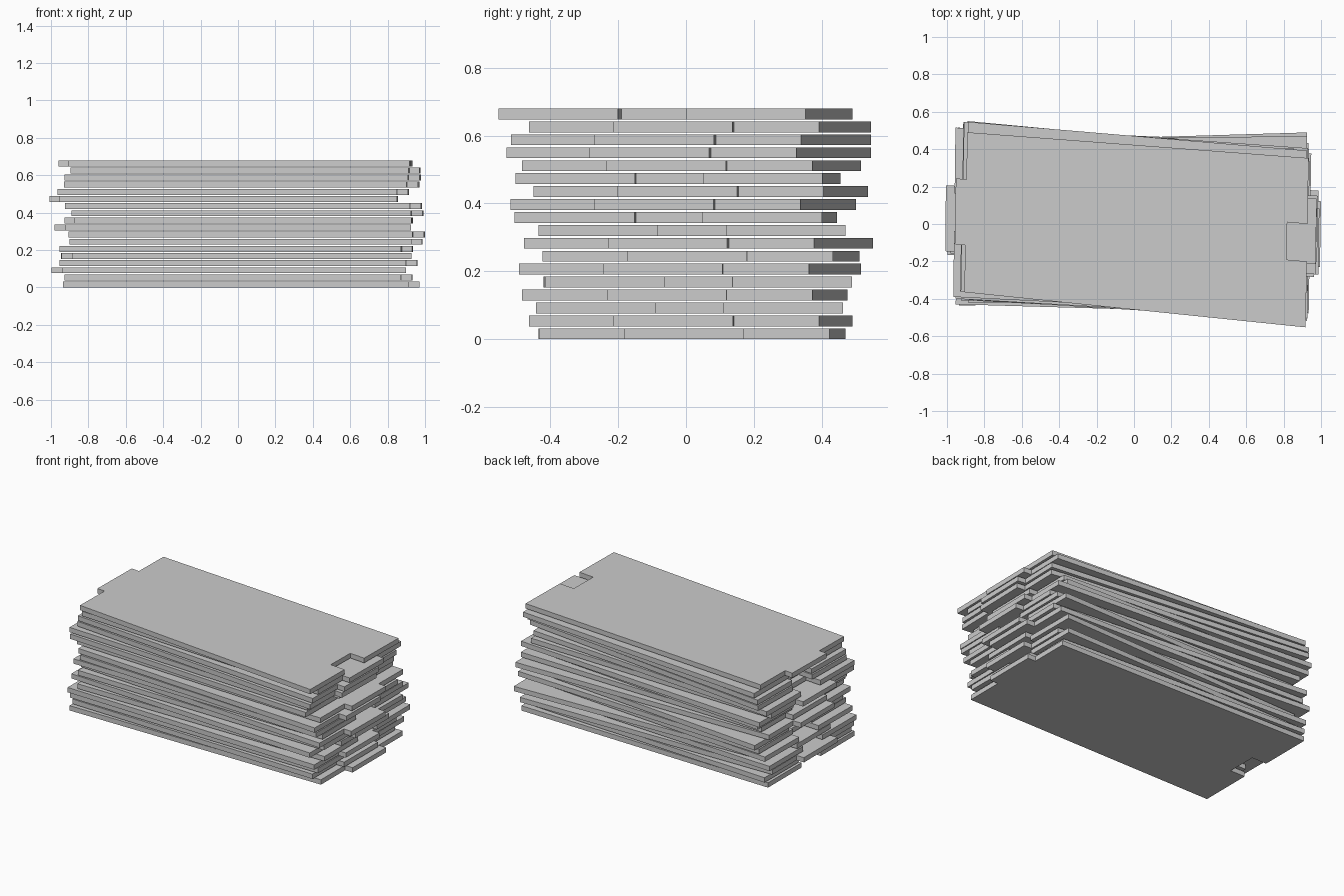
import bpy

if "Cube" in bpy.data.objects:
    bpy.data.objects.remove(bpy.data.objects["Cube"])

THICK, PITCH = 0.032, 0.0381
TAB_HALF, NOTCH_HALF = 0.4275, 0.4525   # half widths of the two ends
TAB_W, TAB_D = 0.176, 0.056             # tab half width, depth
CUT_W, CUT_D = 0.10, 0.108              # notch half width, depth

# bottom to top: tab direction, left x, right x, left centre y, right centre y
slabs = [
    (1, -.935, .913, .018, -.005),
    (1, -.928, .872, .038, -.035),
    (-1, -.942, .899, .010, .010),
    (1, -.953, .898, .023, -.055),
    (-1, -.888, .927, .008, .037),
    (1, -.953, .872, .063, -.065),
    (1, -.900, .927, .058, .005),
    (1, -.905, .934, .098, -.050),
    (-1, -.924, .926, .018, .018),
    (-1, -.874, .928, .018, -.052),
    (1, -.890, .926, .048, -.090),
    (1, -.925, .920, .083, -.022),
    (-1, -.955, .849, .028, -.050),
    (1, -.966, .850, .063, -.055),
    (1, -.930, .901, .093, -.102),
    (1, -.926, .910, .093, -.088),
    (1, -.896, .912, .093, -.035),
    (-1, -.907, .918, .063, -.100),
]


def make_slab(index, tab_dir, left, right, y_left, y_right):
    length = right - left
    slope = (y_right - y_left) / length
    half = length / 2
    # tapered outline: tab on the +x end, notch on the -x end
    upper = [(half + TAB_D, TAB_W), (half, TAB_W), (half, TAB_HALF),
             (-half, NOTCH_HALF), (-half, CUT_W), (-half + CUT_D, CUT_W)]
    outline = upper + [(x, -y) for x, y in reversed(upper)]
    z = index * PITCH
    points = []
    for u, v in outline:
        u, v = u * tab_dir, v * tab_dir
        x = (left + right) / 2 + u - 0.2 * slope * (v + 0.43)
        y = (y_left + y_right) / 2 + v + slope * u
        points.append((x, y))
    n = len(points)
    verts = [(x, y, z) for x, y in points] + [(x, y, z + THICK) for x, y in points]
    faces = [tuple(reversed(range(n))), tuple(range(n, 2 * n))]
    faces += [(i, (i + 1) % n, (i + 1) % n + n, i + n) for i in range(n)]
    # outline runs counter-clockwise seen from above
    mesh = bpy.data.meshes.new(f"slab_{index + 1:02d}")
    mesh.from_pydata(verts, [], faces)
    mesh.update()
    bpy.context.collection.objects.link(bpy.data.objects.new(mesh.name, mesh))


# stack of loosely piled slabs
for i, data in enumerate(slabs):
    make_slab(i, *data)
